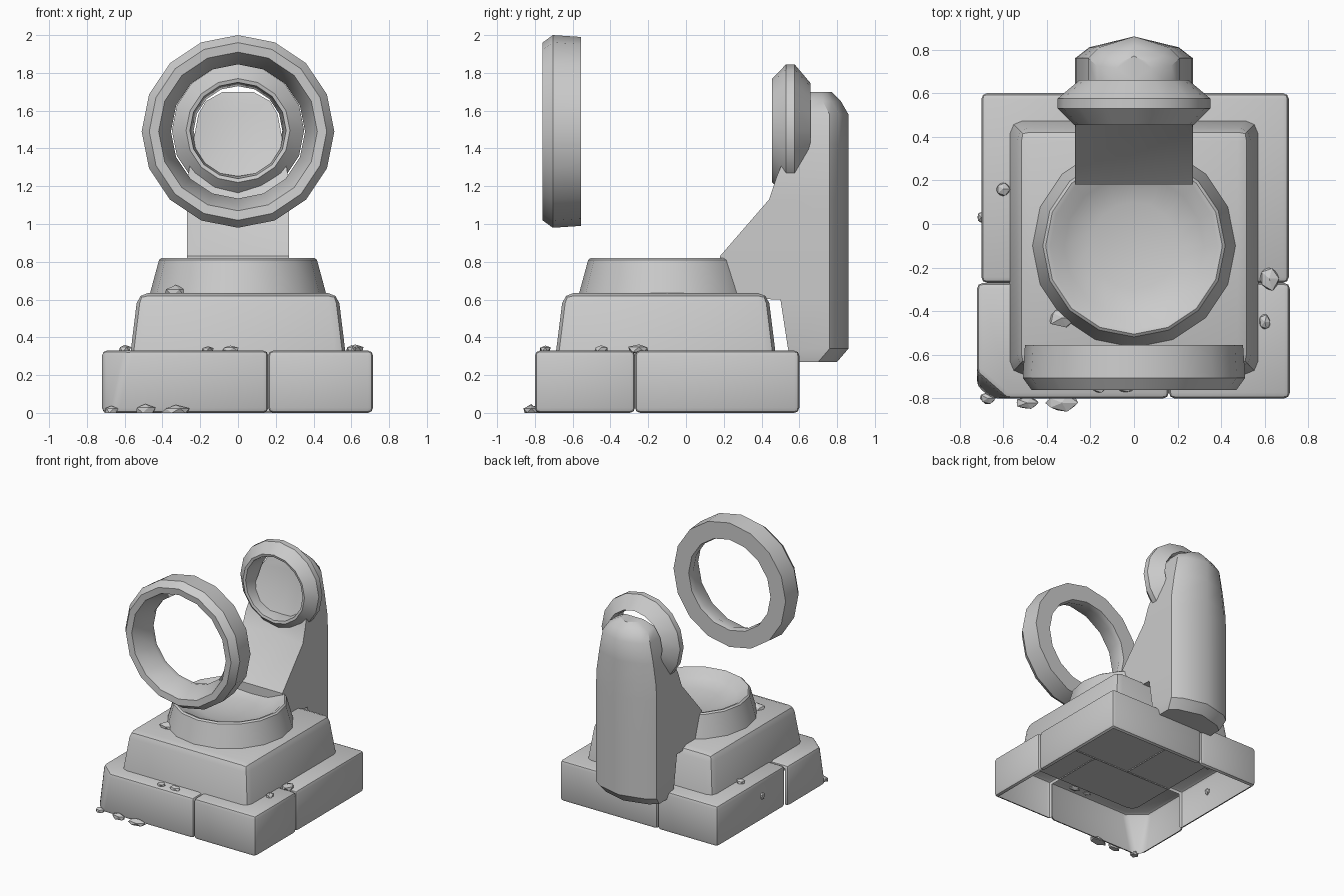
import bpy, bmesh, math, random
from mathutils import Vector, Matrix

if "Cube" in bpy.data.objects:
    bpy.data.objects.remove(bpy.data.objects["Cube"])

random.seed(4)


def finish(name, bm, angle=35):
    bmesh.ops.recalc_face_normals(bm, faces=bm.faces)
    me = bpy.data.meshes.new(name)
    bm.to_mesh(me)
    bm.free()
    ob = bpy.data.objects.new(name, me)
    bpy.context.collection.objects.link(ob)
    bpy.ops.object.select_all(action='DESELECT')
    ob.select_set(True)
    bpy.context.view_layer.objects.active = ob
    bpy.ops.object.shade_smooth_by_angle(angle=math.radians(angle))
    return ob


def box(x0, x1, y0, y1, z0, z1):
    bm = bmesh.new()
    bmesh.ops.create_cube(bm, size=1)
    for v in bm.verts:
        v.co = ((x0 + x1) / 2 + v.co.x * (x1 - x0), (y0 + y1) / 2 + v.co.y * (y1 - y0),
                (z0 + z1) / 2 + v.co.z * (z1 - z0))
    return bm


def loft(bm, rings, cap=True, close=False):
    rows = [[bm.verts.new(p) for p in r] for r in rings]
    pairs = list(zip(rows, rows[1:])) + ([(rows[-1], rows[0])] if close else [])
    for a, b in pairs:
        for i in range(len(a)):
            j = (i + 1) % len(a)
            bm.faces.new((a[i], a[j], b[j], b[i]))
    if cap:
        bm.faces.new(rows[0])
        bm.faces.new(rows[-1])


def circle(r, n=16):
    return [(r * math.sin(2 * math.pi * i / n), r * math.cos(2 * math.pi * i / n)) for i in range(n)]


# Four base blocks, hollow underneath
blocks = {"base_block_front_left": (-.72, .16, -.80, -.27), "base_block_front_right": (.16, .715, -.80, -.27),
          "base_block_back_left": (-.70, -.16, -.27, .60), "base_block_back_right": (-.16, .71, -.27, .60)}
for name, (x0, x1, y0, y1) in blocks.items():
    bm = box(x0, x1, y0, y1, 0, .33)
    if name.endswith("front_left"):  # chipped corner
        geom = bm.verts[:] + bm.edges[:] + bm.faces[:]
        cut = bmesh.ops.bisect_plane(bm, geom=geom, plane_co=(-.665, -.755, .2),
                                     plane_no=(-.65, -.75, .15), clear_outer=True)
        edges = [e for e in cut["geom_cut"] if isinstance(e, bmesh.types.BMEdge)]
        bmesh.ops.holes_fill(bm, edges=edges)
    bmesh.ops.bevel(bm, geom=bm.edges[:], offset=.027, segments=2, profile=.5, affect='EDGES')
    inner = [f for f in bm.faces if abs(f.calc_center_median().x) < .62
             and -.72 < f.calc_center_median().y < .52 and f.calc_center_median().z < .28]
    bmesh.ops.delete(bm, geom=inner, context='FACES')
    finish(name, bm)

# Tapered middle tier
bm = box(-.57, .57, -.69, .475, .31, .635)
for v in bm.verts:
    if v.co.z > .5:
        v.co.x *= .93
        v.co.y = -.105 + (v.co.y + .105) * .93
top_side = [e for e in bm.edges if max(v.co.z for v in e.verts) > .5]
bmesh.ops.bevel(bm, geom=top_side, offset=.055, segments=2, profile=.5, affect='EDGES')
finish("middle_tier", bm)

# Shallow round bowl on top of the tier
bm = bmesh.new()
profile = [(.475, .60), (.418, .81), (.405, .82), (.385, .815), (.32, .765), (.20, .735), (.06, .722)]
loft(bm, [[(x, y - .10, z) for x, y in circle(r)] for r, z in profile])
finish("bowl", bm)

# Rear column: z, front y, centre hollow, half width, back y
levels = [(.27, .56, 0, .25, .80), (.34, .54, 0, .27, .86), (.60, .50, 0, .27, .86), (.61, .18, 0, .27, .86),
          (.83, .18, 0, .27, .86), (1.13, .44, .05, .27, .86), (1.25, .48, .08, .265, .86),
          (1.42, .55, .07, .24, .86), (1.58, .60, .05, .21, .86), (1.65, .63, .02, .17, .82),
          (1.70, .66, 0, .08, .77)]
bm = bmesh.new()
rings = []
for z, f, c, w, b in levels:
    d = min(.10, (b - f) * .5)
    half = [(w, f), (w, b - d), (.76 * w, b - d * .5)]
    sec = [(0, f + c)] + half + [(0, b)] + [(-x, y) for x, y in reversed(half)]
    rings.append([(x, y, z) for x, y in sec])
loft(bm, rings)
finish("column", bm)


# Upright rings, profile as radius and y
def hoop(name, profile, zc):
    bm = bmesh.new()
    loft(bm, [[(x, y, zc + z) for x, z in circle(r)] for r, y in profile], cap=False, close=True)
    finish(name, bm)


hoop("front_ring", [(.42, -.755), (.47, -.76), (.51, -.705), (.50, -.555), (.365, -.555), (.355, -.60)], 1.49)
hoop("column_collar", [(.255, .46), (.275, .455), (.35, .53), (.35, .575), (.25, .66), (.235, .62)], 1.495)

# Loose stone chips: position and half size
chips = [(-.49, -.82, .01, .06, .03, .04), (-.33, -.82, .01, .08, .045, .03), (-.67, -.80, .01, .04, .03, .03),
         (-.60, .16, .335, .035, .035, .03), (.62, -.25, .335, .05, .06, .03),
         (.60, -.45, .335, .03, .04, .025), (-.33, -.43, .635, .065, .05, .04),
         (-.04, -.745, .335, .05, .03, .025), (-.16, -.745, .335, .04, .03, .02),
         (-.70, .03, .20, .02, .03, .03)]
for i, (x, y, z, a, b, c) in enumerate(chips):
    bm = bmesh.new()
    bmesh.ops.create_icosphere(bm, subdivisions=1, radius=1)
    for v in bm.verts:
        v.co *= random.uniform(.85, 1.1)
        v.co = (x + v.co.x * a, y + v.co.y * b, max(0, z + v.co.z * c))
    finish(f"stone_chip_{i + 1}", bm, 20)
